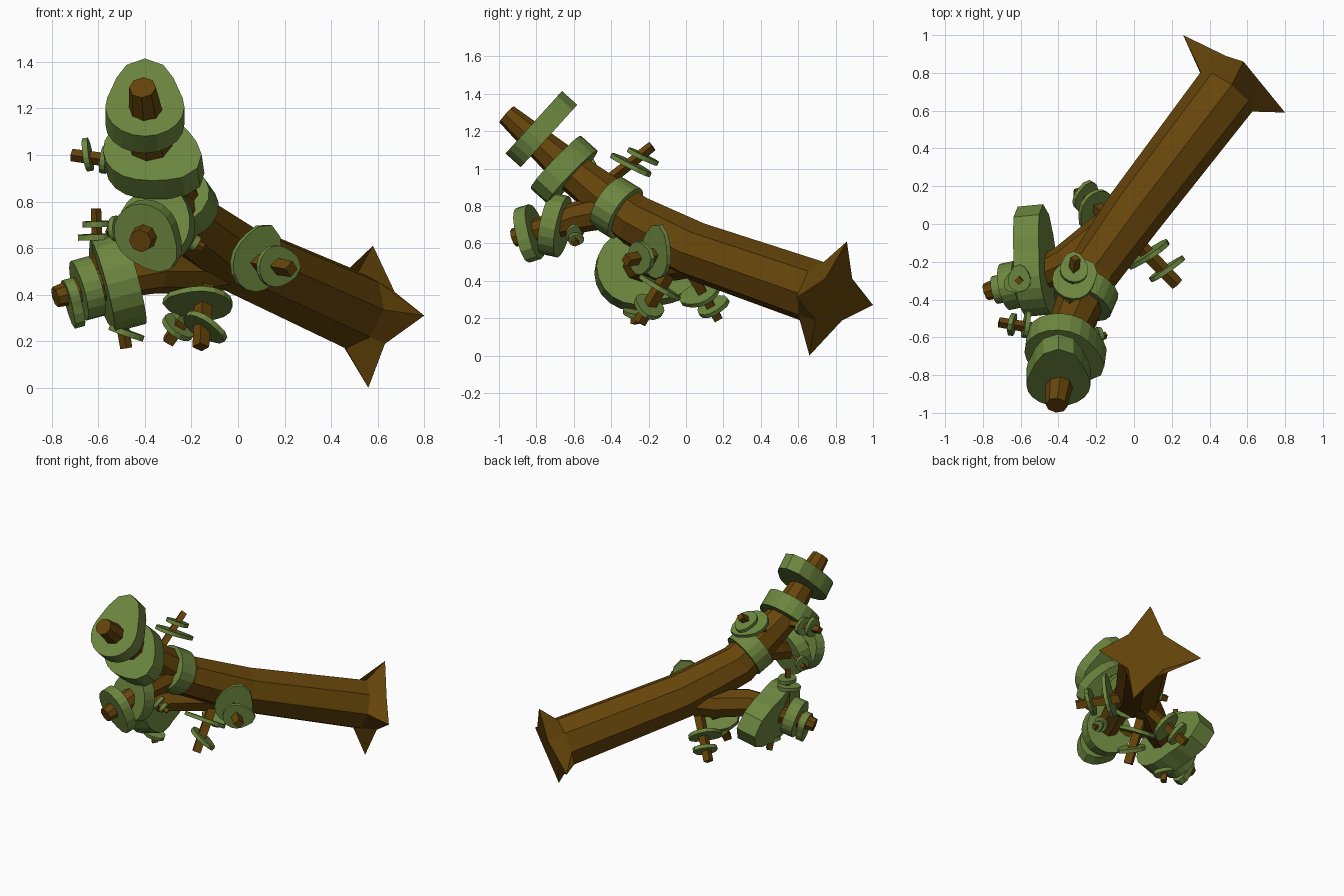
import bpy, bmesh, math
from mathutils import Vector as V

if "Cube" in bpy.data.objects:
    bpy.data.objects.remove(bpy.data.objects["Cube"])


def material(name, rgb):
    m = bpy.data.materials.new(name)
    m.diffuse_color = (*rgb, 1)
    m.use_nodes = True
    m.node_tree.nodes["Principled BSDF"].inputs["Base Color"].default_value = m.diffuse_color
    return m


BARK = material("bark", (0.13, 0.058, 0.003))
LEAF = material("leaf", (0.15, 0.24, 0.05))


def frame(n, ref=None):
    n = n.normalized()
    if ref is None:
        ref = V((0, 0, 1)) if abs(n.z) < 0.9 else V((0, 1, 0))
    u = (ref - n * ref.dot(n)).normalized()
    return u, n.cross(u)


def finish(name, rings, mat):
    """Bridge a list of vertex rings and cap both ends."""
    bm = bmesh.new()
    vs = [[bm.verts.new(p) for p in ring] for ring in rings]
    for a, b in zip(vs, vs[1:]):
        for i in range(len(a)):
            j = (i + 1) % len(a)
            bm.faces.new((a[i], a[j], b[j], b[i]))
    bm.faces.new(vs[0])
    bm.faces.new(vs[-1])
    bmesh.ops.recalc_face_normals(bm, faces=bm.faces)
    me = bpy.data.meshes.new(name)
    bm.to_mesh(me)
    bm.free()
    me.materials.append(mat)
    ob = bpy.data.objects.new(name, me)
    bpy.context.collection.objects.link(ob)


def tube_rings(pts, radii, sides):
    pts = [V(p) for p in pts]
    rings = []
    for i, p in enumerate(pts):
        d = pts[min(i + 1, len(pts) - 1)] - pts[max(i - 1, 0)]
        u, v = frame(d)
        rings.append([p + radii[i] * (u * math.cos(a) + v * math.sin(a))
                      for a in (2 * math.pi * k / sides for k in range(sides))])
    return rings


def tube(name, pts, radii, sides=8):
    finish(name, tube_rings(pts, radii, sides), BARK)


def leaf(name, c, n, tipdir, r, tip, thick, count=20):
    """Flat slab with a teardrop outline, pierced by its branch."""
    c, n = V(c), V(n).normalized()
    u, v = frame(n, V(tipdir))
    rings = []
    for s in (-0.5, 0.5):
        ring = []
        for k in range(count):
            a = 2 * math.pi * k / count
            q = r + (tip - r) * max(0, math.cos(a)) ** 5
            ring.append(c + n * thick * s + q * (u * math.cos(a) + v * math.sin(a)))
        rings.append(ring)
    finish(name, rings, LEAF)


def twig(name, a, b, r, leaves):
    """Square twig with thin leaf discs: (fraction, radius, tip direction, tilt)."""
    a, b = V(a), V(b)
    tube(name, [a, b], [r * 1.15, r], 4)
    for i, (t, lr, td, tilt) in enumerate(leaves):
        leaf(f"{name}_leaf_{i + 1}", a.lerp(b, t), (b - a).normalized() + V(tilt),
             td, lr, lr * 1.4, 0.025, 16)


# trunk, ending in a flat four pointed root star
rings = tube_rings(
    [(0.56, 0.79, 0.30), (0.49, 0.70, 0.335), (0.0, 0.06, 0.555), (-0.23, -0.27, 0.72),
     (-0.37, -0.62, 0.99), (-0.41, -0.96, 1.29)],
    [0.165, 0.172, 0.158, 0.14, 0.105, 0.058], 8)
tips = [V(p) for p in ((0.58, 0.86, 0.61), (0.8, 0.59, 0.31), (0.56, 0.66, 0.0), (0.26, 1.0, 0.27))]
for k in range(0, 8, 2):
    rings[0][k] = min(tips, key=lambda t: (t - rings[0][k]).length)
finish("trunk", rings, BARK)

# forked branches
tube("left_branch", [(0.02, 0.08, 0.53), (-0.18, -0.06, 0.5), (-0.36, -0.2, 0.5),
                     (-0.5, -0.27, 0.47), (-0.785, -0.36, 0.39)], [0.1, 0.1, 0.095, 0.085, 0.045])
tube("front_branch", [(-0.24, -0.38, 0.78), (-0.31, -0.58, 0.74), (-0.42, -0.92, 0.63)],
     [0.095, 0.085, 0.05])

# trunk foliage
leaf("trunk_foliage_1", (-0.40, -0.81, 1.17), (0, -0.74, 0.67), (0, 0, 1), 0.17, 0.28, 0.11)
leaf("trunk_foliage_2", (-0.385, -0.645, 0.995), (-0.1, -0.74, 0.67), (0.22, -0.08, -0.12), 0.19, 0.26, 0.12)
leaf("trunk_foliage_3", (-0.26, -0.37, 0.79), (-0.35, -0.8, 0.5), (1, 0, -0.3), 0.155, 0.17, 0.12)

# left branch foliage
leaf("left_foliage_1", (-0.515, -0.28, 0.455), (-0.95, -0.09, -0.25), (0, 1, 0), 0.205, 0.38, 0.14)
N = (-0.95, -0.2, -0.26)
leaf("left_foliage_2", (-0.645, -0.325, 0.42), N, (0, 0, 1), 0.125, 0.14, 0.08)
leaf("left_foliage_3", (-0.715, -0.345, 0.395), N, (0, 0, -1), 0.075, 0.14, 0.045)

# front branch foliage
leaf("front_foliage_1", (-0.35, -0.70, 0.69), (-0.25, -0.93, 0.2), (0.4, 0, 1), 0.16, 0.18, 0.09)
leaf("front_foliage_2", (-0.395, -0.835, 0.67), (-0.32, -0.9, -0.28), (0.6, 0, -0.8), 0.135, 0.19, 0.07)

# twigs
O = (0, 0, 0)
twig("upper_back_twig", (-0.35, -0.5, 0.87), (-0.31, -0.18, 1.12), 0.028,
     [(0.62, 0.11, (0.5, 0.5, 0), (0, -0.3, 0.4)), (0.8, 0.075, (0, 1, 0), (0, -0.3, 0.4))])
twig("upper_left_twig", (-0.36, -0.58, 0.95), (-0.715, -0.52, 1.0), 0.027,
     [(0.6, 0.06, (0, 1, 0), O), (0.8, 0.06, (0, 0, 1), (0, 0, -0.3))])
twig("right_twig", (-0.05, -0.03, 0.56), (0.23, -0.32, 0.51), 0.035,
     [(0.45, 0.125, (0.5, 0, 1), (0, -0.3, 0)), (0.75, 0.09, (1, 1, 0), (0, -0.3, 0))])
twig("lower_front_twig", (-0.14, -0.06, 0.5), (-0.16, -0.25, 0.175), 0.036,
     [(0.42, 0.125, (-1, 0, 0), O), (0.72, 0.085, (1, 0, -0.3), (-0.5, 0, 0))])
twig("lower_back_twig", (-0.08, -0.01, 0.5), (-0.3, 0.17, 0.2), 0.033,
     [(0.55, 0.1, (-0.2, -1, 0), O), (0.8, 0.075, (0, 1, 0), O)])
twig("left_top_twig", (-0.6, -0.29, 0.48), (-0.61, -0.3, 0.77), 0.022,
     [(0.58, 0.065, (-1, -0.5, 0), O), (0.77, 0.06, (0, 1, 0), O)])
twig("left_bottom_twig", (-0.52, -0.28, 0.42), (-0.48, -0.27, 0.17), 0.026,
     [(0.72, 0.065, (1, 0, 0), (-0.5, 0, 0))])
twig("front_right_twig", (-0.33, -0.61, 0.71), (-0.15, -0.59, 0.6), 0.02,
     [(0.6, 0.045, (0, 0, 1), O), (0.8, 0.035, (0, 1, 0), O)])
twig("front_left_twig", (-0.38, -0.68, 0.7), (-0.56, -0.56, 0.67), 0.02,
     [(0.8, 0.045, (0, 0, 1), O)])
